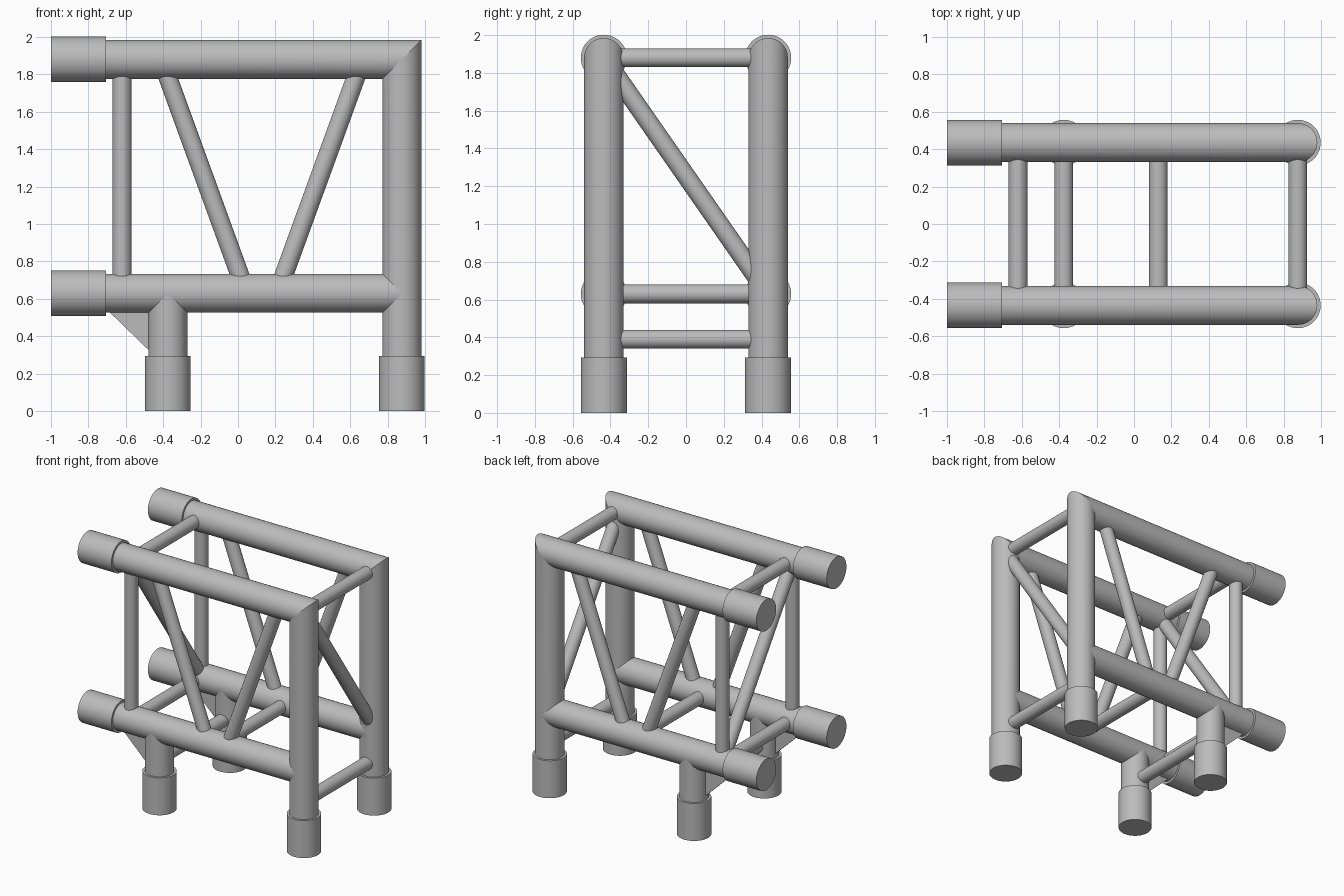
import bpy, bmesh, math
from mathutils import Vector

if "Cube" in bpy.data.objects:
    bpy.data.objects.remove(bpy.data.objects["Cube"], do_unlink=True)

# Single metal colour
metal = bpy.data.materials.new("grey metal")
metal.use_nodes = True
colour = (0.5, 0.5, 0.5, 1)
metal.diffuse_color = colour
metal.node_tree.nodes["Principled BSDF"].inputs["Base Color"].default_value = colour

# Main dimensions
SIDE_Y = 0.435                   # half distance between the two frames
TOP, LOW, RUNG = 1.88, 0.63, 0.39
POST_X, STUB_X, BRACE_X = 0.876, -0.375, -0.62
TUBE, SLEEVE, BRACE = 0.104, 0.122, 0.05
SLEEVE_LEN = 0.293


def finish(name, bm):
    bmesh.ops.recalc_face_normals(bm, faces=bm.faces)
    mesh = bpy.data.meshes.new(name)
    bm.to_mesh(mesh)
    bm.free()
    mesh.materials.append(metal)
    obj = bpy.data.objects.new(name, mesh)
    bpy.context.collection.objects.link(obj)


def loft(name, rings):
    """Smooth tube through matching rings, with crisp edges at every ring."""
    bm = bmesh.new()
    rings = [[bm.verts.new(p) for p in ring] for ring in rings]
    n = len(rings[0])
    for a, b in zip(rings, rings[1:]):
        for i in range(n):
            j = (i + 1) % n
            bm.faces.new((a[i], a[j], b[j], b[i])).smooth = True
    for cap in (rings[0], rings[-1]):
        bm.faces.new(cap)
    for ring in rings:
        for i in range(n):
            bm.edges.get((ring[i - 1], ring[i])).smooth = False
    finish(name, bm)


def rod(name, start, end, radius, sides=48):
    start, end = Vector(start), Vector(end)
    turn = (end - start).to_track_quat('Z', 'Y')
    angles = [math.tau * i / sides for i in range(sides)]
    circle = [turn @ Vector((radius * math.cos(a), radius * math.sin(a), 0)) for a in angles]
    loft(name, [[p + c for c in circle] for p in (start, end)])


def elbow(name, y, sides=48):
    """Top chord mitred into the tall post."""
    chord, mitre, foot = [], [], []
    for i in range(sides):
        a = math.tau * i / sides
        out, across = TUBE * math.cos(a), y + TUBE * math.sin(a)
        chord.append((-0.95, across, TOP + out))
        mitre.append((POST_X + out, across, TOP + out))
        foot.append((POST_X + out, across, 0.05))
    loft(name, [chord, mitre, foot])


def gusset(name, y, half=0.008):
    """Triangular stiffening plate under the lower chord."""
    bm = bmesh.new()
    outline = [(-0.74, 0.58), (-0.42, 0.58), (-0.42, 0.27)]
    front = [bm.verts.new((x, y - half, z)) for x, z in outline]
    back = [bm.verts.new((x, y + half, z)) for x, z in outline]
    bm.faces.new(front)
    bm.faces.new(back)
    for i in range(3):
        bm.faces.new((front[i - 1], front[i], back[i], back[i - 1]))
    finish(name, bm)


# Front and back frames
for side, y in (("front", -SIDE_Y), ("back", SIDE_Y)):
    elbow(side + "_top_chord_and_post", y)
    rod(side + "_lower_chord", (-0.95, y, LOW), (POST_X, y, LOW), TUBE)
    rod(side + "_short_post", (STUB_X, y, 0.05), (STUB_X, y, LOW), TUBE)
    gusset(side + "_gusset", y)

    # Connector sleeves on the open ends
    for level, z in (("top", TOP), ("lower", LOW)):
        rod(f"{side}_{level}_sleeve", (-1, y, z), (-1 + SLEEVE_LEN, y, z), SLEEVE)
    for post, x in (("tall", POST_X), ("short", STUB_X)):
        rod(f"{side}_{post}_post_sleeve", (x, y, 0), (x, y, SLEEVE_LEN), SLEEVE)

    # Braces within the frame
    rod(side + "_upright_brace", (BRACE_X, y, LOW), (BRACE_X, y, TOP), BRACE, 32)
    rod(side + "_left_diagonal", (-0.41, y, TOP), (0.045, y, LOW), BRACE, 32)
    rod(side + "_right_diagonal", (0.665, y, TOP), (0.21, y, LOW), BRACE, 32)

# Straight rungs joining the two frames
for name, x, z in (("top_end_rung", BRACE_X, TOP), ("top_corner_rung", POST_X, TOP),
                   ("lower_end_rung", BRACE_X, LOW), ("lower_middle_rung", 0.13, LOW),
                   ("tall_post_rung", POST_X, RUNG), ("short_post_rung", STUB_X, RUNG)):
    rod(name, (x, -SIDE_Y, z), (x, SIDE_Y, z), BRACE, 32)

# Diagonals across both ends
for name, x in (("open_end_diagonal", BRACE_X), ("post_end_diagonal", POST_X)):
    rod(name, (x, -SIDE_Y, TOP), (x, SIDE_Y, LOW), BRACE, 32)
